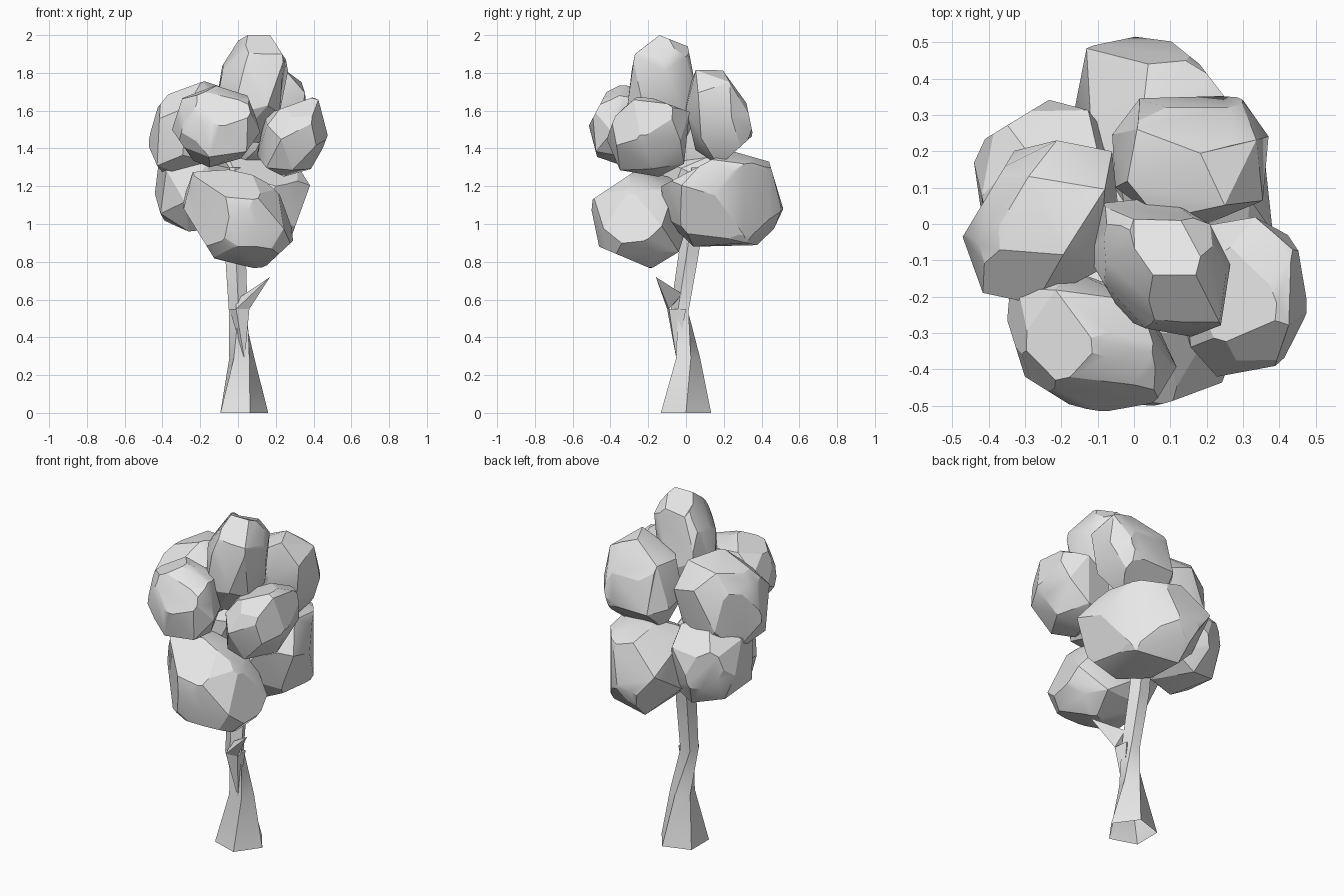
import bpy, bmesh, math, random
from mathutils import Vector, Euler

cube = bpy.data.objects.get("Cube")
if cube:
    bpy.data.objects.remove(cube, do_unlink=True)

grey = bpy.data.materials.new("plain_grey")
grey.use_nodes = True
grey.diffuse_color = (0.8, 0.8, 0.8, 1)
grey.node_tree.nodes["Principled BSDF"].inputs["Base Color"].default_value = grey.diffuse_color


def finish(name, bm, angle):
    """Turn a bmesh into a shaded object."""
    bmesh.ops.recalc_face_normals(bm, faces=bm.faces)
    mesh = bpy.data.meshes.new(name)
    bm.to_mesh(mesh)
    bm.free()
    mesh.materials.append(grey)
    obj = bpy.data.objects.new(name, mesh)
    bpy.context.collection.objects.link(obj)
    bpy.ops.object.select_all(action="DESELECT")
    obj.select_set(True)
    bpy.context.view_layer.objects.active = obj
    bpy.ops.object.shade_smooth_by_angle(angle=math.radians(angle))


def hull(points):
    """Convex faceted solid around a set of points."""
    bm = bmesh.new()
    for p in points:
        bm.verts.new(p)
    bmesh.ops.convex_hull(bm, input=bm.verts)
    loose = [v for v in bm.verts if not v.link_faces]
    bmesh.ops.delete(bm, geom=loose, context="VERTS")
    return bm


def trim(bm, centre, axes, outline):
    """Slice a solid along each line of an outline, keeping the centre side."""
    i, j = ("xyz".index(c) for c in axes)
    for a, b in zip(outline, outline[1:]):
        point, normal = Vector(), Vector()
        point[i], point[j] = a
        normal[i], normal[j] = b[1] - a[1], a[0] - b[0]
        if normal.dot(centre - point) > 0:
            normal.negate()
        bmesh.ops.bisect_plane(bm, geom=bm.verts[:] + bm.edges[:] + bm.faces[:],
                               plane_co=point, plane_no=normal, clear_outer=True)
    solid = hull([v.co.copy() for v in bm.verts])
    bm.free()
    return solid


def foliage(name, low, high, skew, seed, **outlines):
    """Rough leaf clump, skewed in (xy, xz, yz), fitted to its bounds and trimmed."""
    rng = random.Random(seed)
    turn = Euler([rng.uniform(0, math.tau) for _ in range(3)])
    xy, xz, yz = skew
    count = 20
    points = []
    for i in range(count):
        z = 1 - (2 * i + 1) / count
        r, a = math.sqrt(1 - z * z), i * math.pi * (3 - math.sqrt(5))
        p = Vector((r * math.cos(a), r * math.sin(a), z))
        p.rotate(turn)
        p = Vector([math.copysign(abs(c) ** 0.85, c) + rng.uniform(-0.05, 0.05) for c in p])
        points.append(Vector((p.x + xy * p.y + xz * p.z, p.y + xy * p.x + yz * p.z,
                              p.z + xz * p.x + yz * p.y)))
    for k in range(3):
        a, b = min(p[k] for p in points), max(p[k] for p in points)
        for p in points:
            p[k] = low[k] + (p[k] - a) / (b - a) * (high[k] - low[k])
    bm = hull(points)
    for axes, outline in outlines.items():
        bm = trim(bm, (Vector(low) + Vector(high)) / 2, axes, outline)
    bmesh.ops.remove_doubles(bm, verts=bm.verts, dist=0.025)
    bmesh.ops.dissolve_limit(bm, angle_limit=math.radians(9), verts=bm.verts, edges=bm.edges)
    finish(name, bm, 25)


# Trunk: twisted five-sided rings of (x, y, z, radius, twist), open at the ground
bm = bmesh.new()
rings = []
for x, y, z, r, twist in [(.02, 0, 0, .14, 0), (.02, .005, .29, .07, .3),
                          (.0, -.03, .54, .052, 1), (-.015, .02, .85, .058, 1),
                          (-.02, .08, 1.3, .05, 1)]:
    angles = [math.tau * i / 5 + twist for i in range(5)]
    rings.append([bm.verts.new((x + r * math.cos(a), y + r * math.sin(a), z)) for a in angles])
for lower, upper in zip(rings, rings[1:]):
    for i in range(5):
        j = (i + 1) % 5
        bm.faces.new((lower[i], lower[j], upper[j], upper[i]))
bm.faces.new(rings[-1])
finish("trunk", bm, 35)

# Broken branch: swelling on the trunk and pointed stub
ledge = [(-.01, -.1, .55), (.06, -.09, .55)]
finish("branch_base", hull(ledge + [(.035, -.05, .28), (-.045, -.06, .55), (.05, 0, .55)]), 20)
finish("branch_stub", hull(ledge + [(.045, -.02, .63), (-.01, -.04, .6), (.17, -.16, .72)]), 20)

# Lower foliage
foliage("front_lower_foliage", (-.3, -.51, .76), (.3, .01, 1.3), (0, -.14, 0), 3,
        xz=[(-.3, 1.1), (-.09, .76), (.14, .77), (.29, .91), (.29, 1.09), (.12, 1.25), (-.1, 1.3)],
        yz=[(-.2, .77), (-.46, .88), (-.51, 1.12), (-.27, 1.28)],
        xy=[(-.3, -.24), (-.04, -.5)])
foliage("left_back_lower_foliage", (-.17, -.13, .88), (.385, .52, 1.39), (-.14, 0, 0), 8,
        yz=[(-.13, 1.2), (.23, 1.39), (.44, 1.33), (.515, 1.08), (.44, .92)],
        xy=[(.08, .52), (.18, .44), (.28, .31), (.38, .12)],
        xz=[(.38, 1.2), (.3, .98)])
foliage("right_lower_foliage", (-.44, -.14, .96), (-.02, .35, 1.41), (0, 0, 0), 5,
        xy=[(-.4, .24), (-.22, .35), (-.1, .31)])

# Upper foliage
foliage("crown_foliage", (-.13, -.31, 1.43), (.265, .08, 2.05), (-.12, .14, 0), 2,
        xz=[(-.12, 1.78), (.02, 2), (.17, 2), (.26, 1.86)],
        yz=[(-.31, 1.7), (-.27, 1.9), (-.14, 2), (.01, 1.94), (.06, 1.68)])
foliage("left_back_upper_foliage", (-.06, 0, 1.31), (.37, .36, 1.82), (0, .08, -.1), 9,
        yz=[(.19, 1.82), (.32, 1.64), (.355, 1.47), (.19, 1.32)])
foliage("right_upper_foliage", (-.48, -.22, 1.24), (-.04, .23, 1.76), (.12, .08, 0), 6,
        xz=[(-.38, 1.25), (-.47, 1.36), (-.48, 1.55), (-.35, 1.71), (-.16, 1.76)],
        xy=[(-.43, -.19), (-.48, -.05), (-.33, .2)])
foliage("left_front_upper_foliage", (.1, -.42, 1.25), (.48, .02, 1.69), (0, .14, 0), 7,
        xz=[(.2, 1.6), (.42, 1.68), (.475, 1.47), (.41, 1.3)],
        yz=[(-.42, 1.46), (-.37, 1.58), (-.24, 1.69), (0, 1.6)])
foliage("front_upper_foliage", (-.35, -.52, 1.3), (.12, -.12, 1.74), (-.12, 0, 0), 10,
        xz=[(-.24, 1.34), (-.35, 1.5), (-.29, 1.68), (-.14, 1.74), (.05, 1.68), (.12, 1.5), (.08, 1.32)],
        xy=[(-.35, -.26), (-.3, -.42), (-.14, -.52)],
        yz=[(-.52, 1.51), (-.41, 1.72)])
